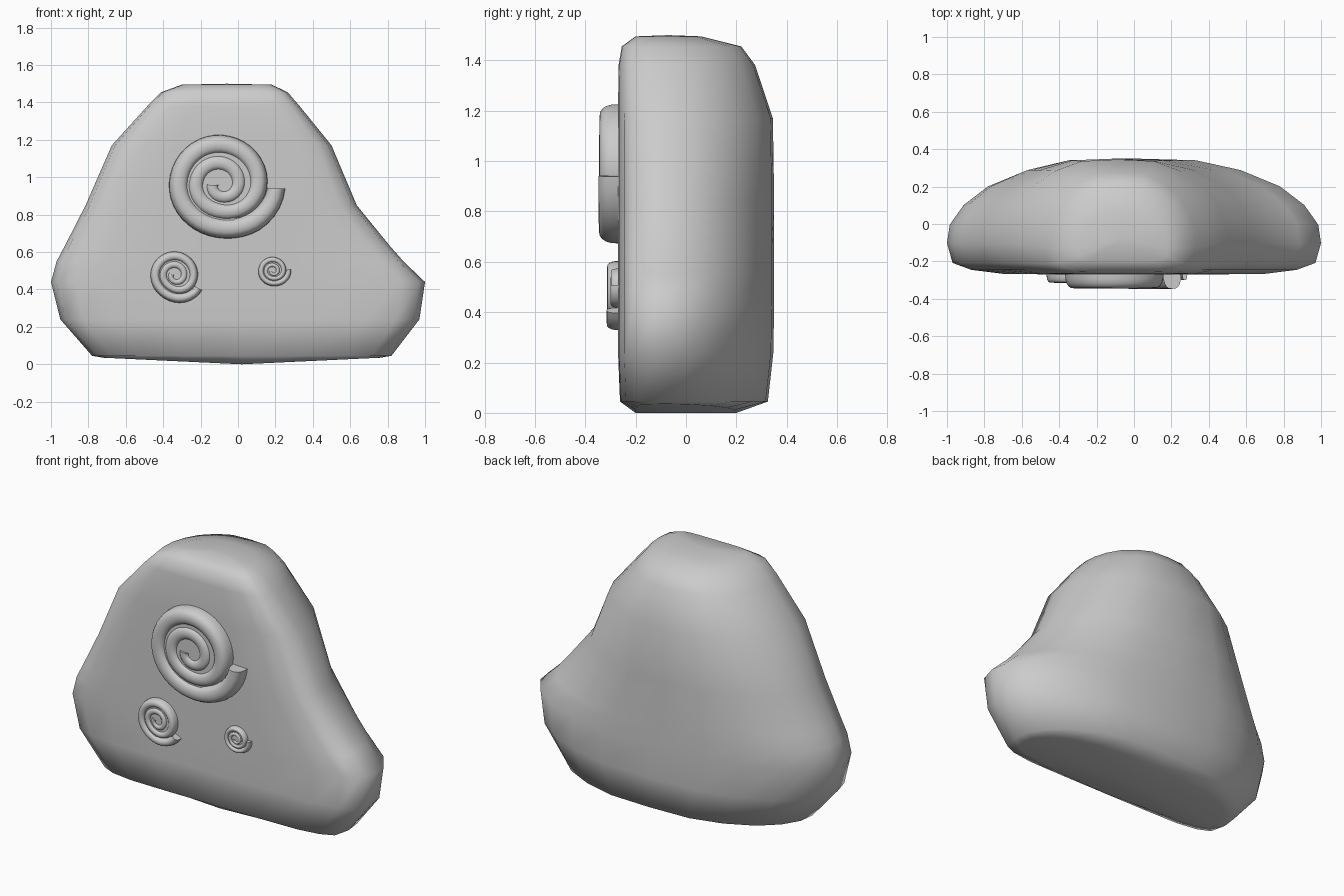
import bpy, bmesh, math

if "Cube" in bpy.data.objects:
    bpy.data.objects.remove(bpy.data.objects["Cube"])


def finish(name, bm, angle):
    bmesh.ops.recalc_face_normals(bm, faces=bm.faces)
    me = bpy.data.meshes.new(name)
    bm.to_mesh(me)
    bm.free()
    ob = bpy.data.objects.new(name, me)
    bpy.context.collection.objects.link(ob)
    bpy.ops.object.select_all(action='DESELECT')
    ob.select_set(True)
    bpy.context.view_layer.objects.active = ob
    bpy.ops.object.shade_smooth_by_angle(angle=math.radians(angle))
    return ob


def loft(bm, rings):
    rows = [[bm.verts.new(p) for p in ring] for ring in rings]
    n = len(rows[0])
    for a, b in zip(rows, rows[1:]):
        for i in range(n):
            bm.faces.new((a[i], a[(i + 1) % n], b[(i + 1) % n], b[i]))
    return rows


def fan(bm, row, centre):
    c = bm.verts.new(centre)
    for i in range(len(row)):
        bm.faces.new((row[i], row[(i + 1) % len(row)], c))


# Rock: horizontal lens-shaped sections, flat in front and domed behind
half = [(0, 0), (.4, 0), (.7, .006), (.87, .04), (.97, .1), (1, .27), (.985, .43),
        (.91, .6), (.78, .76), (.57, .9), (.33, .985), (0, 1)]
section = half + [(-u, v) for u, v in half[-2:0:-1]]
# z, left x, right x, front y, back y
levels = [(0, -.72, .76, -.2, .2), (.045, -.78, .82, -.262, .325),
          (.24, -.95, .97, -.27, .347), (.44, -1, 1, -.27, .35),
          (.55, -.97, .885, -.27, .35), (.635, -.925, .81, -.27, .35),
          (.85, -.815, .635, -.27, .35), (1.17, -.675, .5, -.27, .345),
          (1.38, -.485, .33, -.268, .275), (1.455, -.41, .265, -.255, .22),
          (1.495, -.3, .18, -.2, .06)]
rings = []
for k, (z, xl, xr, yf, yb) in enumerate(levels):
    mid, hw = (xl + xr) / 2, (xr - xl) / 2
    bow = .035 if k == 0 else 0
    rings.append([(mid + hw * u, yf + (yb - yf) * v, z + bow * abs(u)) for u, v in section])
bm = bmesh.new()
rows = loft(bm, rings)
fan(bm, rows[0], (.02, 0, 0))
fan(bm, rows[-1], (-.06, -.07, 1.5))
finish("rock", bm, 80)

# Coil centre-line radius at each quarter turn, from the mouth inwards
radii = [.305, .225, .215, .217, .205, .135, .125, .12, .1, .055, .035]


def coil_radius(t):
    i = min(int(t), len(radii) - 2)
    f = t - i
    p = [radii[max(0, min(len(radii) - 1, i + d))] for d in (-1, 0, 1, 2)]
    return p[1] + .5 * f * (p[2] - p[0] + f * (2 * p[0] - 5 * p[1] + 4 * p[2] - p[3]
                            + f * (3 * (p[1] - p[2]) + p[3] - p[0])))


def sgn_pow(v, e):
    return math.copysign(abs(v) ** e, v)


# Fossil shell: rounded tube swept along a spiral, over a disc that fills the grooves
def fossil(name, cx, cz, scale, front, turn):
    depth = -.26 - front
    bm = bmesh.new()
    rings, steps, sides = [], 100, 20
    for s in range(steps + 1):
        t = s / steps * (len(radii) - 1)
        a = math.radians(turn) - t * math.pi / 2
        r = coil_radius(t)
        w = .057 - .0015 * t - .009 * max(0, 1 - 2 * t)
        ring = []
        for j in range(sides):
            b = 2 * math.pi * j / sides
            rr = (r + w * sgn_pow(math.cos(b), .75)) * scale
            y = -.26 - depth * sgn_pow(math.sin(b), .75) * (1 - .012 * t)
            ring.append((cx + rr * math.cos(a), y, cz + rr * math.sin(a)))
        rings.append(ring)
    rows = loft(bm, rings)
    bm.faces.new(rows[0])
    bm.faces.new(rows[-1])
    disc = []
    for y in (-.25, -.26 - depth * .72):
        disc.append([(cx + .2 * scale * math.cos(2 * math.pi * j / 32), y,
                      cz + .2 * scale * math.sin(2 * math.pi * j / 32)) for j in range(32)])
    rows = loft(bm, disc)
    for row in rows:
        bm.faces.new(row)
    finish(name, bm, 50)


fossil("large_fossil", -.1, .957, 1, -.347, -3)
fossil("medium_fossil", -.34, .475, .475, -.315, -28)
fossil("small_fossil", .185, .497, .285, -.3, 6)
